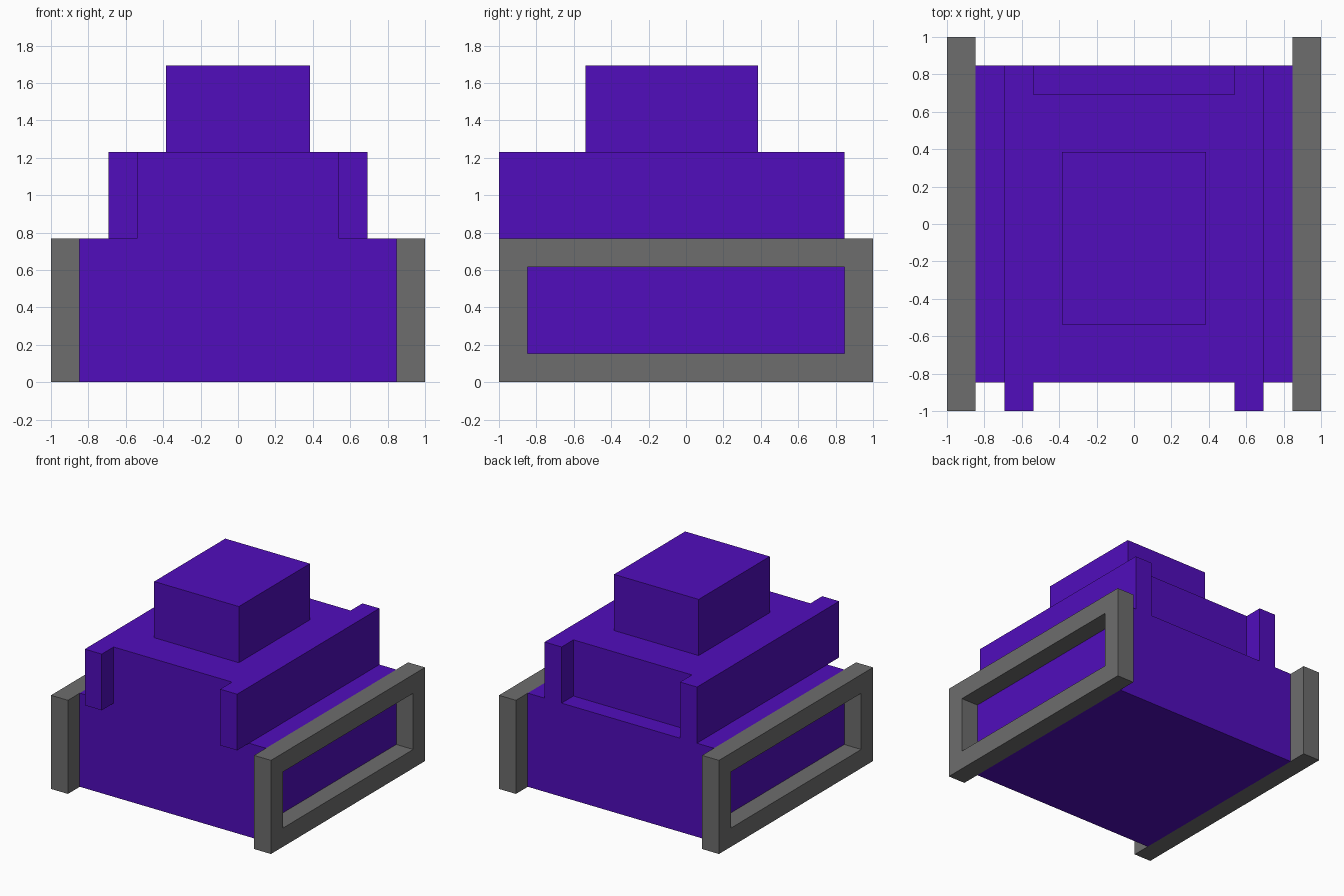
import bpy
import bmesh

cube = bpy.data.objects.get("Cube")
if cube:
    bpy.data.objects.remove(cube, do_unlink=True)

U = 2 / 13  # one block of the model's grid


def material(name, color):
    m = bpy.data.materials.new(name)
    m.use_nodes = True
    m.diffuse_color = color
    bsdf = next(n for n in m.node_tree.nodes if n.type == 'BSDF_PRINCIPLED')
    bsdf.inputs["Base Color"].default_value = color
    return m


purple = material("purple", (0.082, 0.004, 0.503, 1))
grey = material("grey", (0.153, 0.153, 0.153, 1))


def finish(name, bm, mat):
    bmesh.ops.recalc_face_normals(bm, faces=bm.faces[:])
    me = bpy.data.meshes.new(name)
    bm.to_mesh(me)
    bm.free()
    me.materials.append(mat)
    ob = bpy.data.objects.new(name, me)
    bpy.context.collection.objects.link(ob)
    return ob


def prism(name, outline, z0, z1, mat):
    """Extrude a flat x/y outline, in blocks, from z0 up to z1."""
    bm = bmesh.new()
    base = bm.faces.new([bm.verts.new((x * U, y * U, z0 * U)) for x, y in outline])
    top = bmesh.ops.extrude_face_region(bm, geom=[base])["geom"]
    bmesh.ops.translate(bm, vec=(0, 0, (z1 - z0) * U),
                        verts=[g for g in top if isinstance(g, bmesh.types.BMVert)])
    return finish(name, bm, mat)


def rect(x0, x1, y0, y1):
    return [(x0, y0), (x1, y0), (x1, y1), (x0, y1)]


def frame(name, x0, x1, mat):
    """Rectangular ring in the y/z plane, open through x."""
    bm = bmesh.new()
    loops = []
    for x in (x0, x1):
        for corners in (rect(-6.5, 6.5, 0, 5), rect(-5.5, 5.5, 1, 4)):
            loops.append([bm.verts.new((x * U, y * U, z * U)) for y, z in corners])
    outer0, inner0, outer1, inner1 = loops
    for a, b in ((outer0, inner0), (outer1, inner1), (outer0, outer1), (inner0, inner1)):
        for i in range(4):
            j = (i + 1) % 4
            bm.faces.new((a[i], a[j], b[j], b[i]))
    return finish(name, bm, mat)


# Lower body
prism("body", rect(-5.5, 5.5, -5.5, 5.5), 0, 5, purple)

# Upper hull: side rails project past the recessed front and back
half = [(3.5, -5.5), (3.5, -6.5), (4.5, -6.5), (4.5, 5.5), (3.5, 5.5), (3.5, 4.5)]
prism("upper_hull", half + [(-x, y) for x, y in reversed(half)], 5, 8, purple)

# Turret block on top
prism("turret", rect(-2.5, 2.5, -3.5, 2.5), 8, 11, purple)

# Hollow tracks on both sides
frame("left_track", 5.5, 6.5, grey)
frame("right_track", -6.5, -5.5, grey)
